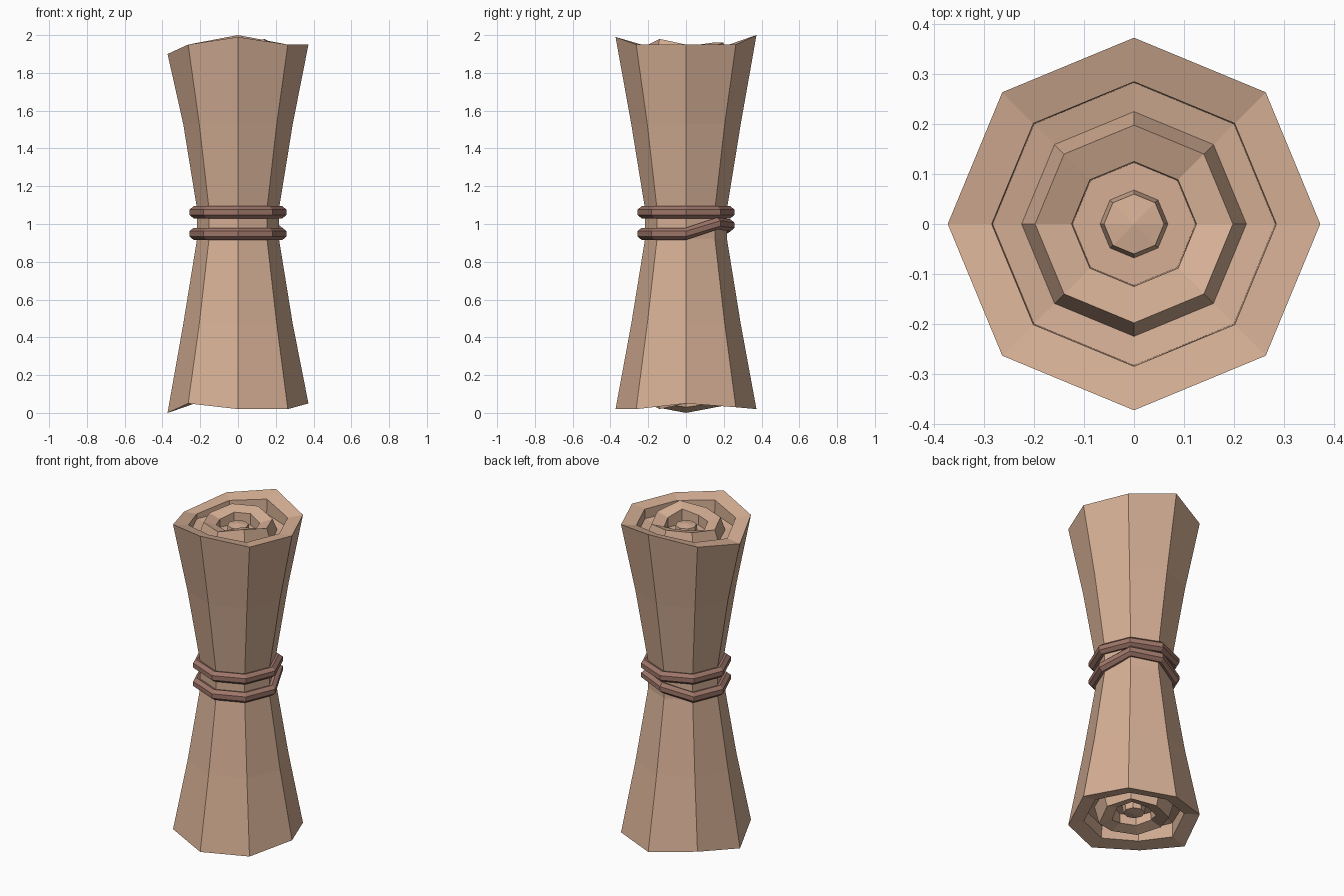
import bpy
import bmesh
from math import cos, sin, pi

SIDES = 8
cube = bpy.data.objects.get("Cube")
if cube:
    bpy.data.objects.remove(cube, do_unlink=True)


def make_material(name, color):
    mat = bpy.data.materials.new(name)
    mat.use_nodes = True
    mat.diffuse_color = color
    bsdf = mat.node_tree.nodes["Principled BSDF"]
    bsdf.inputs["Base Color"].default_value = color
    bsdf.inputs["Roughness"].default_value = 0.9
    return mat


def add_ring(bm, radius, height, offsets, weight=1.0):
    """One octagonal loop whose corners are raised by the weighted offsets."""
    ring = []
    for i in range(SIDES):
        a = 2 * pi * i / SIDES
        ring.append(bm.verts.new((radius * cos(a), radius * sin(a),
                                  height + weight * offsets[i])))
    return ring


def bridge(bm, lower, upper):
    for i in range(SIDES):
        j = (i + 1) % SIDES
        bm.faces.new((lower[i], lower[j], upper[j], upper[i]))


def finish(bm, name, mat):
    bmesh.ops.recalc_face_normals(bm, faces=bm.faces)
    mesh = bpy.data.meshes.new(name)
    bm.to_mesh(mesh)
    bm.free()
    mesh.materials.append(mat)
    obj = bpy.data.objects.new(name, mesh)
    bpy.context.collection.objects.link(obj)
    return obj


tan = make_material("tan_parchment", (0.67, 0.43, 0.30, 1))
brown = make_material("brown_cord", (0.34, 0.18, 0.14, 1))

# Uneven corner heights, counter-clockwise from +x
flat = [0] * SIDES
top_wave = [0, 0, .05, 0, -.05, 0, .04, 0]
bottom_wave = [0, -.02, -.03, 0, -.05, 0, -.03, -.03]
coil_wave = [0, -.01, .01, .01, -.01, 0, 0, .03]

# Rolled end: radius, depth below the rim, wave, wave weight
end_steps = [
    (.373, 0, "rim", 1), (.285, .01, "rim", .6),
    (.283, .07, "coil", 0), (.225, .08, "coil", 0),
    (.198, 0, "coil", 1), (.125, .02, "coil", 1),
    (.123, .08, "coil", 0), (.068, .08, "coil", 0),
    (.060, .03, "coil", 0),
]


def end_rings(bm, rim_z, direction, rim_wave):
    waves = {"rim": rim_wave, "coil": [direction * w for w in coil_wave]}
    return [add_ring(bm, r, rim_z - direction * d, waves[w], k)
            for r, d, w, k in end_steps]


# Rolled bundle, pinched at the waist
bm = bmesh.new()
bottom = end_rings(bm, .05, -1, bottom_wave)
sides = [add_ring(bm, r, z, flat)
         for r, z in ((.29, .47), (.217, .92), (.217, 1.08), (.29, 1.53))]
top = end_rings(bm, 1.95, 1, top_wave)
rings = bottom[::-1] + sides + top
for lower, upper in zip(rings, rings[1:]):
    bridge(bm, lower, upper)
for end, z in ((bottom, .07), (top, 1.93)):
    center = bm.verts.new((0, 0, z))
    for i in range(SIDES):
        bm.faces.new((end[0 - 1][i], end[-1][(i + 1) % SIDES], center))
finish(bm, "rolled_bundle", tan)


# Cords: six-sided section swept around the waist
def make_cord(name, height, wave):
    section = [(.20, -.022), (.235, -.032), (.257, -.014),
               (.257, .014), (.235, .032), (.20, .022)]
    cord = bmesh.new()
    loops = [add_ring(cord, r, height + z, wave) for r, z in section]
    for k in range(len(loops)):
        bridge(cord, loops[k - 1], loops[k])
    finish(cord, name, brown)


make_cord("upper_cord", 1.062, flat)
make_cord("lower_cord", .948, [0, .055, .045, 0, 0, 0, 0, 0])
